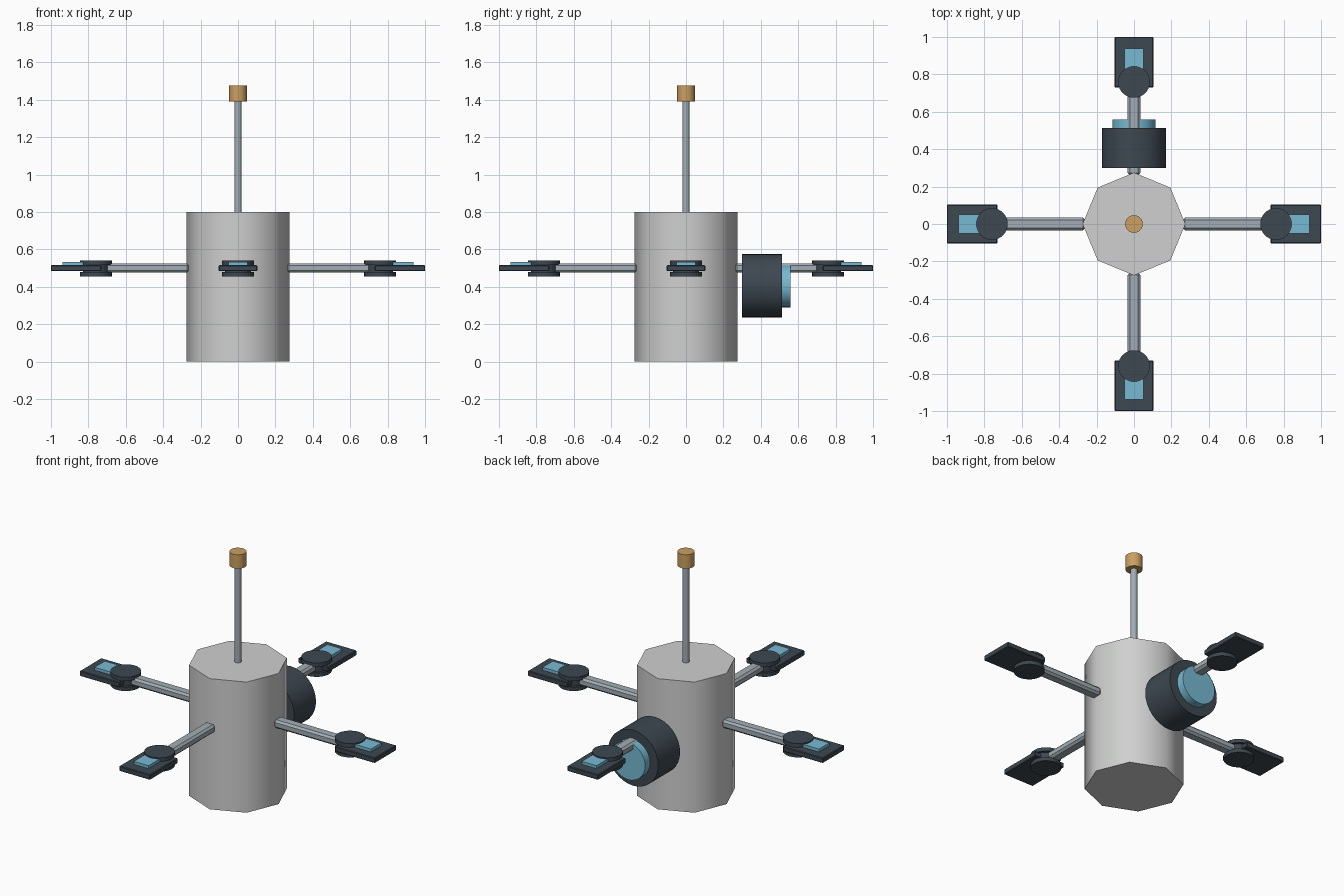
import bpy, math
from mathutils import Matrix, Vector

if "Cube" in bpy.data.objects:
    bpy.data.objects.remove(bpy.data.objects["Cube"])


def material(name, rgb):
    m = bpy.data.materials.new(name)
    m.diffuse_color = (*rgb, 1)
    m.use_nodes = True
    m.node_tree.nodes["Principled BSDF"].inputs["Base Color"].default_value = m.diffuse_color
    return m


HULL = material("light grey", (0.62, 0.63, 0.62))
METAL = material("blue grey metal", (0.36, 0.42, 0.46))
DARK = material("dark slate", (0.047, 0.064, 0.082))
CYAN = material("pale cyan", (0.18, 0.49, 0.64))
GOLD = material("amber", (0.60, 0.35, 0.12))


def finish(name, mat, angle=35, bevel=0):
    o = bpy.context.object
    o.name = name
    o.data.materials.append(mat)
    if bevel:
        b = o.modifiers.new("bevel", 'BEVEL')
        b.width = bevel
        b.segments = 1
    elif angle:
        bpy.ops.object.shade_smooth_by_angle(angle=math.radians(angle))
    return o


def cylinder(name, mat, r, z0, z1, sides=32, x=0, angle=35):
    bpy.ops.mesh.primitive_cylinder_add(vertices=sides, radius=r, depth=z1 - z0,
                                        location=(x, 0, (z0 + z1) / 2))
    return finish(name, mat, angle)


def box(name, mat, lo, hi, bevel=0):
    lo, hi = Vector(lo), Vector(hi)
    bpy.ops.mesh.primitive_cube_add(size=1, location=(lo + hi) / 2)
    o = bpy.context.object
    o.data.transform(Matrix.Diagonal((*(hi - lo), 1)))
    return finish(name, mat, 0, bevel)


# Octagonal body with smooth sides
cylinder("body", HULL, 0.275, 0, 0.8, 8, angle=50)

# Mast and cap
cylinder("mast", METAL, 0.019, 0.79, 1.40, 16)
cylinder("mast_cap", GOLD, 0.047, 1.39, 1.475, 24)

# Four identical arms, each with a spool joint, a foot plate and a pad
for i, side in enumerate(("right", "back", "left", "front")):
    turn = Matrix.Rotation(i * math.pi / 2, 4, 'Z')
    parts = [
        box(f"arm_{side}", METAL, (0.262, -0.034, 0.475), (0.74, 0.034, 0.525), 0.012),
        cylinder(f"joint_core_{side}", DARK, 0.07, 0.47, 0.525, 24, 0.76),
        cylinder(f"joint_top_{side}", DARK, 0.085, 0.517, 0.54, 32, 0.76),
        cylinder(f"joint_bottom_{side}", DARK, 0.085, 0.455, 0.478, 32, 0.76),
        box(f"foot_plate_{side}", DARK, (0.73, -0.104, 0.483), (1.0, 0.104, 0.515), 0.004),
        box(f"pad_{side}", CYAN, (0.80, -0.05, 0.51), (0.937, 0.05, 0.533)),
    ]
    bpy.context.view_layer.update()
    for o in parts:
        o.matrix_world = turn @ o.matrix_world

# Rear thruster drum and its glowing disc
for name, mat, r, y0, y1 in (("thruster_drum", DARK, 0.17, 0.30, 0.512),
                             ("thruster_disc", CYAN, 0.115, 0.50, 0.56)):
    bpy.ops.mesh.primitive_cylinder_add(vertices=32, radius=r, depth=y1 - y0,
                                        location=(0, (y0 + y1) / 2, 0.405),
                                        rotation=(math.pi / 2, 0, 0))
    finish(name, mat)
